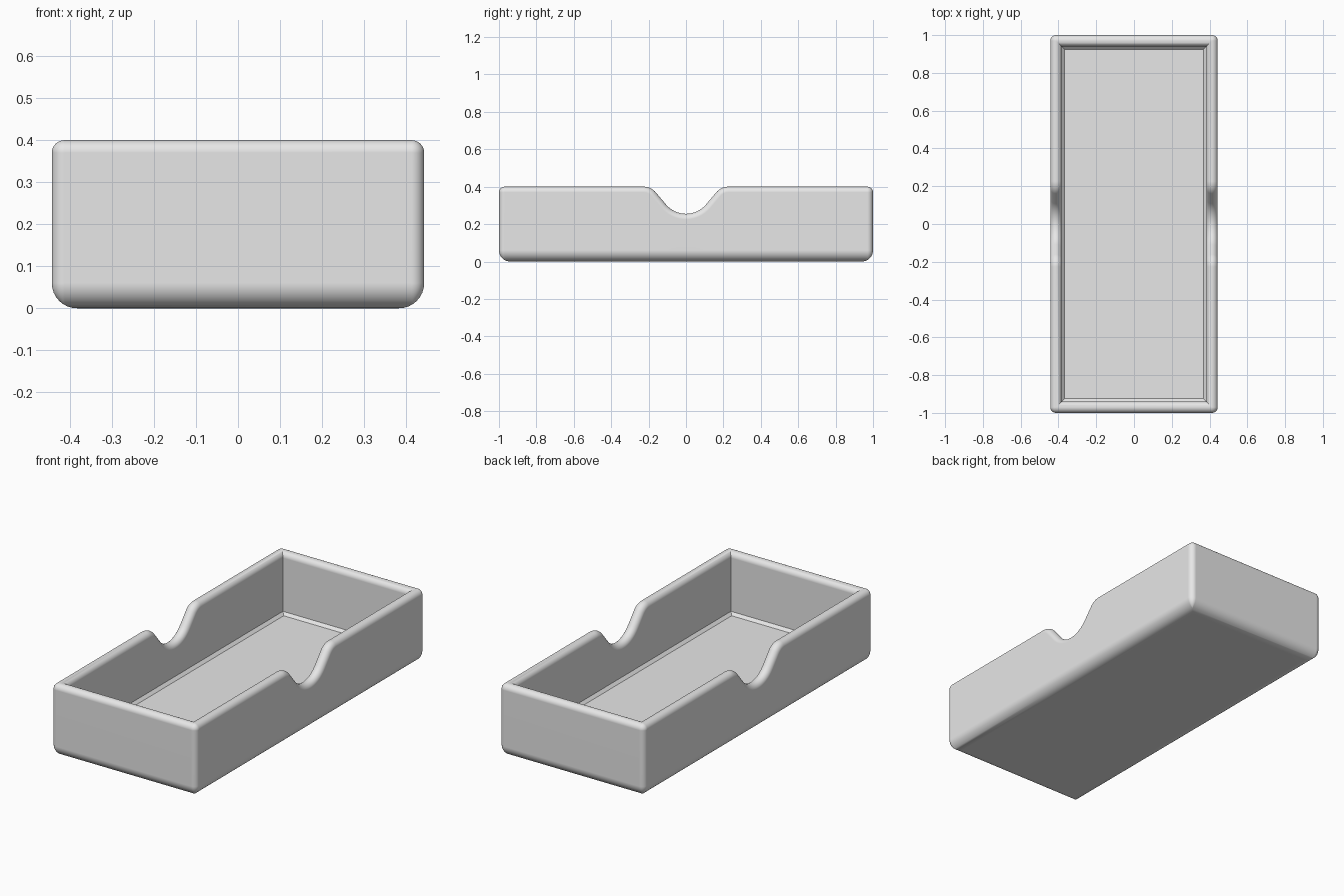
import bpy, bmesh
from math import sin, cos, tan, pi, radians

cube = bpy.data.objects.get("Cube")
if cube:
    bpy.data.objects.remove(cube, do_unlink=True)

HALF_X, HALF_Y, HEIGHT = 0.443, 1.0, 0.4
WALL, FLOOR, CHAMFER = 0.06, 0.06, 0.015
CORNER, BASE_R = 0.03, 0.06
RIM = WALL / 2
STEPS = 8

# Thumb notch: shoulder, scoop, shoulder as (y, z, slope angle)
SLOPE, SCOOP_R, SHOULDER_R = radians(50), 0.14, 0.085
SCOOP_Z = 0.395
run = (HEIGHT - SHOULDER_R * (1 - cos(SLOPE)) - SCOOP_Z + SCOOP_R * cos(SLOPE)) / tan(SLOPE)
shoulder_y = (SCOOP_R + SHOULDER_R) * sin(SLOPE) + run


def shoulder(a, side):
    return (side * shoulder_y - SHOULDER_R * sin(a),
            HEIGHT - SHOULDER_R * (1 - cos(a)), a)


notch = [shoulder(-SLOPE * i / STEPS, -1) for i in range(STEPS + 1)]
for i in range(-STEPS, STEPS + 1):
    a = SLOPE * i / STEPS
    notch.append((SCOOP_R * sin(a), SCOOP_Z - SCOOP_R * cos(a), a))
notch += [shoulder(SLOPE * (1 - i / STEPS), 1) for i in range(STEPS + 1)]


def ring(inset, z, follows_rim):
    """One loop around the tray; z is the drop below the rim if it follows it."""
    points = []
    r = max(CORNER - inset, 0)
    cx, cy = HALF_X - inset - r, HALF_Y - inset - r
    level = HEIGHT - z if follows_rim else z
    for k, (sx, sy) in enumerate(((1, 1), (-1, 1), (-1, -1), (1, -1))):
        for i in range(STEPS + 1):
            a = pi / 2 * (k + i / STEPS)
            points.append((sx * cx + r * cos(a), sy * cy + r * sin(a), level))
        if k in (1, 3):
            x = sx * (HALF_X - inset)
            for y, top, a in (notch[::-1] if k == 1 else notch):
                if follows_rim:
                    points.append((x, y + z * sin(a), top - z * cos(a)))
                else:
                    points.append((x, y, z))
    return points


# Wall section: rounded base, round rim, chamfered inside edge
section = []
for i in range(STEPS + 1):
    a = pi / 2 * i / STEPS
    section.append((BASE_R * (1 - sin(a)), BASE_R * (1 - cos(a)), False))
for i in range(2 * STEPS + 1):
    a = pi * i / (2 * STEPS)
    section.append((RIM * (1 - cos(a)), RIM * (1 - sin(a)), True))
section.append((WALL, FLOOR + CHAMFER, False))
section.append((WALL + CHAMFER, FLOOR, False))

# Loft the section round the tray and close underside and floor
bm = bmesh.new()
loops = [[bm.verts.new(p) for p in ring(*s)] for s in section]
count = len(loops[0])
for low, high in zip(loops, loops[1:]):
    for i in range(count):
        j = (i + 1) % count
        bm.faces.new((low[i], low[j], high[j], high[i]))
bm.faces.new(loops[0][::-1])
bm.faces.new(loops[-1])
bmesh.ops.remove_doubles(bm, verts=bm.verts, dist=0.00005)
bmesh.ops.recalc_face_normals(bm, faces=bm.faces)
mesh = bpy.data.meshes.new("tray")
bm.to_mesh(mesh)
bm.free()

tray = bpy.data.objects.new("tray", mesh)
bpy.context.collection.objects.link(tray)

# Plain grey material
grey = bpy.data.materials.new("light grey")
grey.use_nodes = True
grey.diffuse_color = (0.8, 0.8, 0.8, 1)
grey.node_tree.nodes["Principled BSDF"].inputs["Base Color"].default_value = (0.8, 0.8, 0.8, 1)
mesh.materials.append(grey)

# Smooth fillets, flat walls
bpy.ops.object.select_all(action='DESELECT')
tray.select_set(True)
bpy.context.view_layer.objects.active = tray
bpy.ops.object.shade_smooth_by_angle(angle=radians(30))
weighted = tray.modifiers.new("flat_walls", 'WEIGHTED_NORMAL')
weighted.keep_sharp = True
